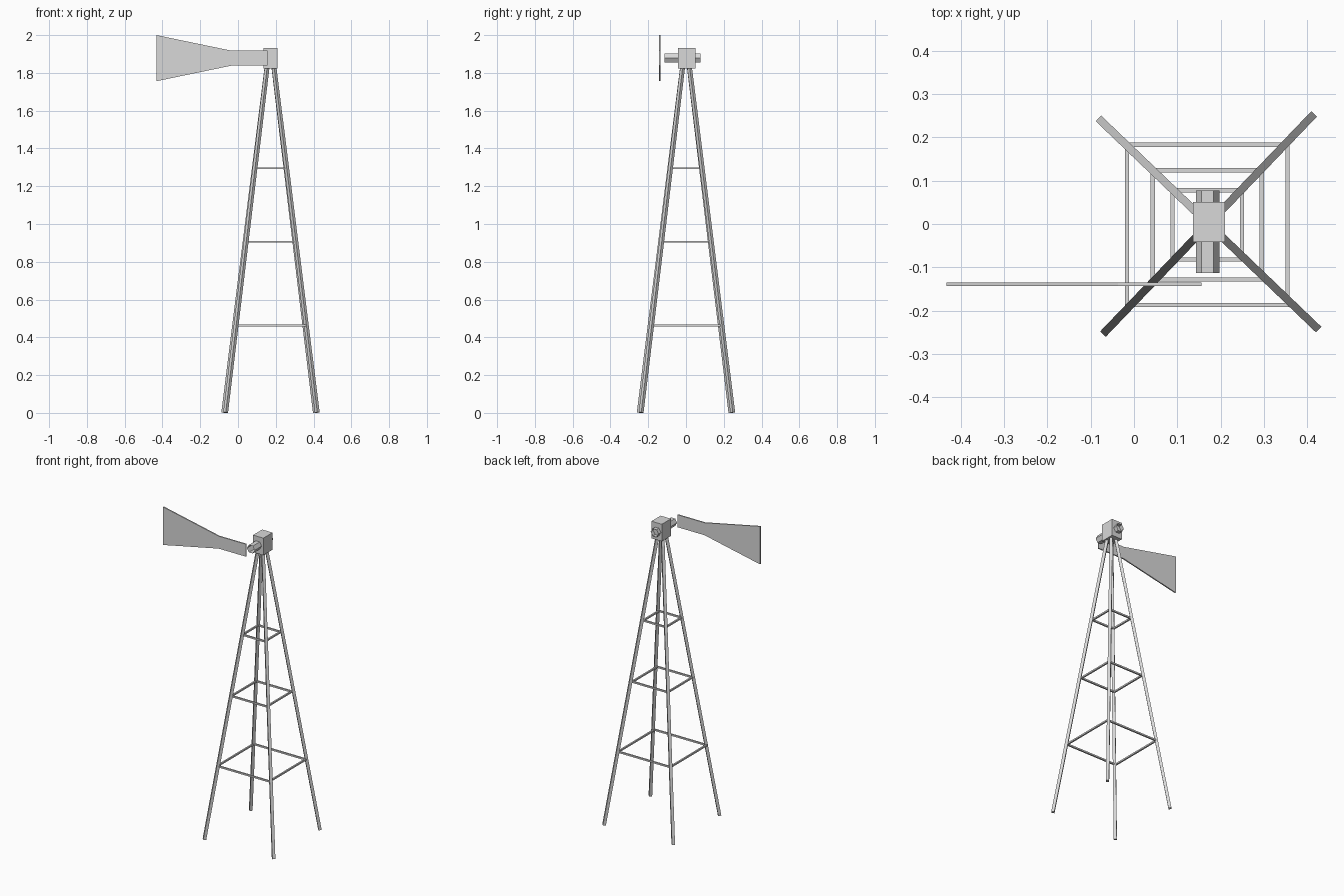
import bpy, bmesh, math
from mathutils import Vector, Matrix

cube = bpy.data.objects.get("Cube")
if cube:
    bpy.data.objects.remove(cube, do_unlink=True)

metal = bpy.data.materials.new("galvanised_grey")
metal.use_nodes = True
colour = (0.69, 0.69, 0.69, 1)
metal.diffuse_color = colour
metal.node_tree.nodes["Principled BSDF"].inputs["Base Color"].default_value = colour

CX = 0.172      # tower axis
TWIST = math.radians(1.2)


def finish(name, bm):
    bmesh.ops.recalc_face_normals(bm, faces=bm.faces)
    mesh = bpy.data.meshes.new(name)
    bm.to_mesh(mesh)
    bm.free()
    mesh.materials.append(metal)
    obj = bpy.data.objects.new(name, mesh)
    bpy.context.collection.objects.link(obj)
    return obj


def box(name, low, high):
    low, high = Vector(low), Vector(high)
    bm = bmesh.new()
    bmesh.ops.create_cube(bm, size=1)
    bmesh.ops.scale(bm, vec=high - low, verts=bm.verts)
    bmesh.ops.translate(bm, vec=(low + high) / 2, verts=bm.verts)
    return finish(name, bm)


def square_bar(name, start, end, width):
    # Square bar with one pair of faces kept vertical
    start, end = Vector(start), Vector(end)
    along = (end - start).normalized()
    side = along.cross(Vector((0, 0, 1))).normalized()
    up = side.cross(along)
    rot = Matrix((side, up, along)).transposed().to_4x4()
    bm = bmesh.new()
    bmesh.ops.create_cube(bm, size=1)
    bmesh.ops.scale(bm, vec=(width, width, (end - start).length), verts=bm.verts)
    bmesh.ops.transform(bm, matrix=Matrix.Translation((start + end) / 2) @ rot, verts=bm.verts)
    return finish(name, bm)


# Four splayed legs
axis = Vector((CX, 0, 0))
for i, corner in enumerate(("back_left", "back_right", "front_right", "front_left")):
    a = math.radians(45 + 90 * i) + TWIST
    d = Vector((math.cos(a), math.sin(a), 0))
    square_bar(f"{corner}_leg", axis + d * 0.343 + Vector((0, 0, 0.002)),
               axis + d * 0.024 + Vector((0, 0, 1.84)), 0.018)

# Three square rings of cross braces
T = 0.005
BX, BY = 0.169, -0.002
for level, z, r in (("lower", 0.463, 0.185), ("middle", 0.906, 0.126), ("upper", 1.295, 0.08)):
    for s, side in ((1, "left"), (-1, "right")):
        x = BX + s * r
        box(f"{level}_{side}_brace", (x - T, BY - r - T, z - T), (x + T, BY + r + T, z + T))
    for s, side in ((1, "back"), (-1, "front")):
        y = BY + s * r
        box(f"{level}_{side}_brace", (BX - r + T, y - T, z - T), (BX + r - T, y + T, z + T))

# Gear housing on top
box("gear_housing", (0.136, -0.042, 1.823), (0.21, 0.051, 1.933))

# Open six-sided tube through the housing, flat side up
bm = bmesh.new()
ends = []
for y in (-0.113, 0.077):
    ends.append([bm.verts.new((0.17 + 0.0275 * math.cos(math.radians(60 * k)), y,
                               1.878 + 0.0275 * math.sin(math.radians(60 * k))))
                 for k in range(6)])
front, back = ends
for k in range(6):
    n = (k + 1) % 6
    bm.faces.new((front[k], front[n], back[n], back[k]))
finish("shaft", bm)

# Flat tail vane with a flared end
outline = [(-0.432, 2.0), (-0.432, 1.756), (-0.037, 1.838),
           (0.156, 1.838), (0.156, 1.918), (-0.037, 1.918)]
bm = bmesh.new()
face = bm.faces.new([bm.verts.new((x, -0.143, z)) for x, z in outline])
out = bmesh.ops.extrude_face_region(bm, geom=[face])
bmesh.ops.translate(bm, vec=(0, 0.008, 0),
                    verts=[g for g in out["geom"] if isinstance(g, bmesh.types.BMVert)])
finish("tail_vane", bm)
